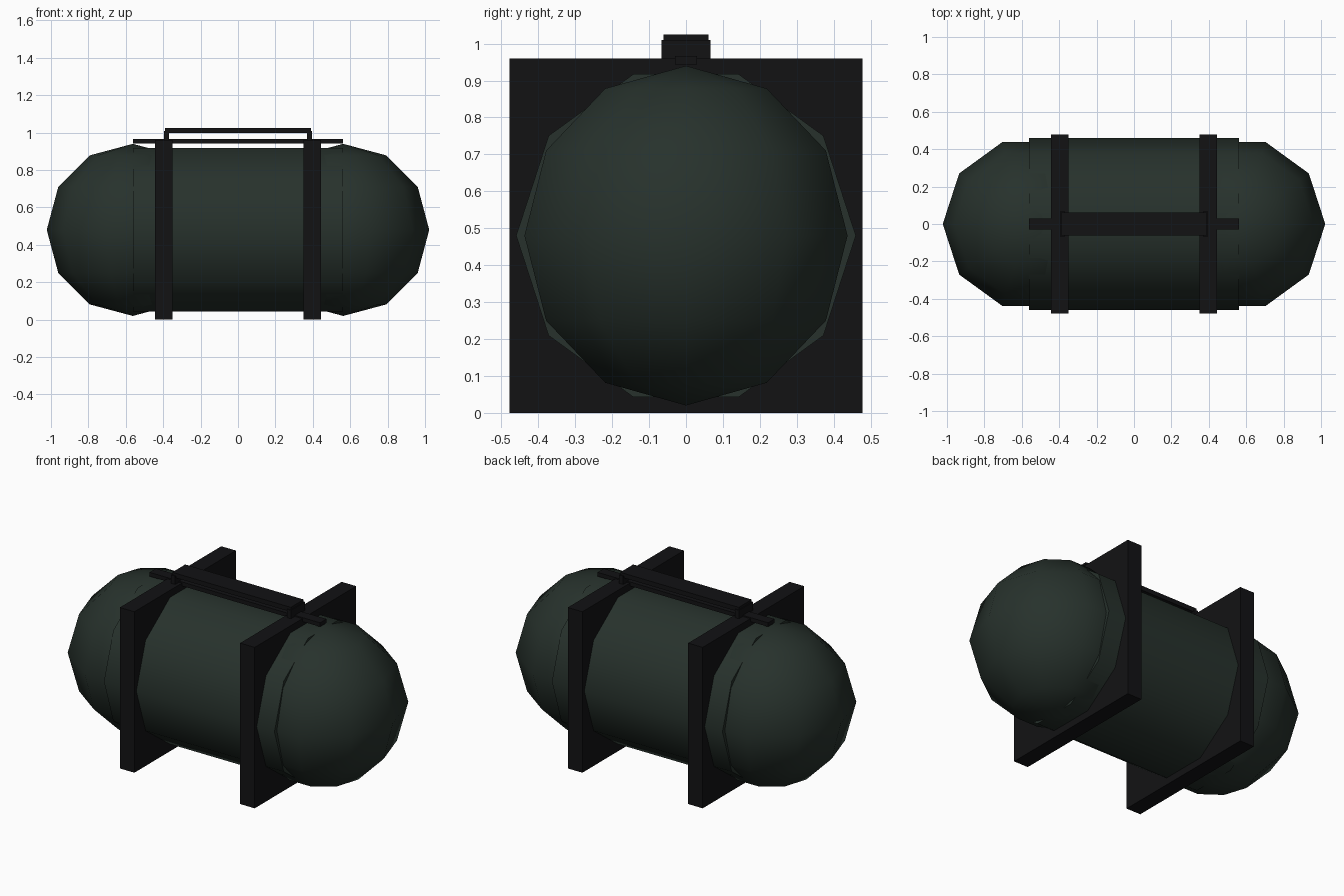
import bpy
from math import pi, radians

if "Cube" in bpy.data.objects:
    bpy.data.objects.remove(bpy.data.objects["Cube"])


def material(name, rgb):
    m = bpy.data.materials.new(name)
    m.diffuse_color = (*rgb, 1)
    m.use_nodes = True
    m.node_tree.nodes["Principled BSDF"].inputs["Base Color"].default_value = m.diffuse_color
    return m


FABRIC = material("dark_green_fabric", (0.020, 0.031, 0.025))
WEBBING = material("black_webbing", (0.006, 0.006, 0.007))


def finish(name, mat, smooth=False):
    ob = bpy.context.object
    ob.name = name
    ob.data.materials.append(mat)
    bpy.ops.object.transform_apply(location=False, rotation=True, scale=True)
    if smooth:
        bpy.ops.object.shade_smooth_by_angle(angle=radians(40))
    return ob


def box(name, x, y, z, mat=WEBBING):
    """Box from (min, max) pairs on each axis."""
    spans = (x, y, z)
    bpy.ops.mesh.primitive_cube_add(size=1, location=[(a + b) / 2 for a, b in spans])
    bpy.context.object.scale = [b - a for a, b in spans]
    return finish(name, mat)


R, ZC, HALF = 0.46, 0.48, 0.5625

# Ten-sided body lying along x, with corners at the front and back
bpy.ops.mesh.primitive_cylinder_add(vertices=10, radius=R, depth=2 * HALF,
                                    location=(0, 0, ZC), rotation=(0, pi / 2, 0))
finish("bag_body", FABRIC, True)

for side, label in ((-1, "left"), (1, "right")):
    # Rounded ends, poles up, a flat facet facing outwards
    bpy.ops.mesh.primitive_uv_sphere_add(segments=10, ring_count=6, radius=R,
                                         location=(side * HALF, 0, ZC),
                                         rotation=(0, 0, pi / 2))
    finish(label + "_end", FABRIC, True)

    # Square strap slab around the body
    c = side * 0.397
    box(label + "_strap", (c - 0.048, c + 0.048), (-0.478, 0.478), (0, 0.96))

    # Handle post
    h = side * 0.382
    box(label + "_handle_post", (h - 0.014, h + 0.014), (-0.066, 0.066), (0.93, 1.01))

# Zip strip and handle grip
box("zip_strip", (-HALF, HALF), (-0.03, 0.03), (0.943, 0.967))
box("handle_grip", (-0.391, 0.391), (-0.061, 0.061), (0.998, 1.025))
